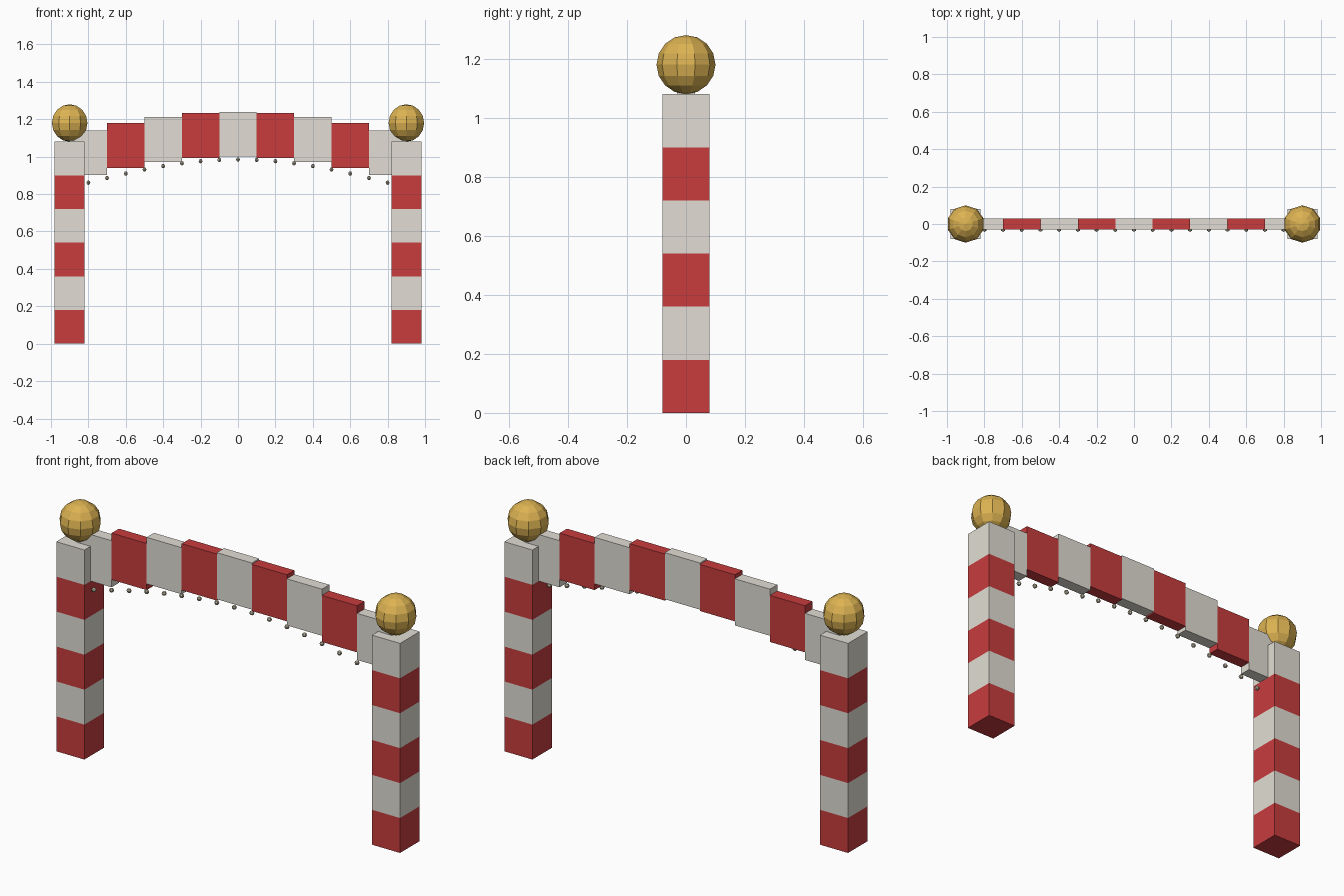
import bpy
from math import cos, pi

if "Cube" in bpy.data.objects:
    bpy.data.objects.remove(bpy.data.objects["Cube"])


def material(name, rgb):
    m = bpy.data.materials.new(name)
    m.diffuse_color = (*rgb, 1)
    m.use_nodes = True
    m.node_tree.nodes["Principled BSDF"].inputs["Base Color"].default_value = m.diffuse_color
    return m


red = material("red_paint", (0.58, 0.045, 0.048))
white = material("cream_paint", (0.76, 0.73, 0.66))
gold = material("gold", (0.72, 0.45, 0.085))
bulb = material("warm_bulb", (0.6, 0.54, 0.4))


def box(name, size, center, mat):
    bpy.ops.mesh.primitive_cube_add(size=1, location=center)
    o = bpy.context.object
    o.name = name
    o.scale = size
    bpy.ops.object.transform_apply(location=False, rotation=False, scale=True)
    o.data.materials.append(mat)


def ball(name, radius, center, segments, rings, mat):
    bpy.ops.mesh.primitive_uv_sphere_add(segments=segments, ring_count=rings,
                                         radius=radius, location=center)
    o = bpy.context.object
    o.name = name
    o.data.materials.append(mat)


def arch(x):
    return cos(x / 0.9 * pi / 2)


# Striped posts with gold finials
BAND = 0.18
for side, x in (("left", -0.9), ("right", 0.9)):
    for i in range(6):
        box(f"{side}_post_band_{i + 1}", (0.16, 0.16, BAND),
            (x, 0, BAND * (i + 0.5)), white if i % 2 else red)
    ball(f"{side}_finial", 0.1, (x, 0, 1.18), 10, 8, gold)

# Stepped arch of alternating panels
for i in range(9):
    x = (i - 4) * 0.2
    box(f"arch_panel_{i + 1}", (0.2, 0.06, 0.24),
        (x, 0, 1.0 + 0.12 * arch(x)), red if i % 2 else white)

# String of small bulbs hanging under the front edge
for i in range(17):
    x = (i - 8) * 0.1
    ball(f"bulb_{i + 1}", 0.012, (x, -0.03, 0.835 + 0.15 * arch(x)), 6, 4, bulb)
